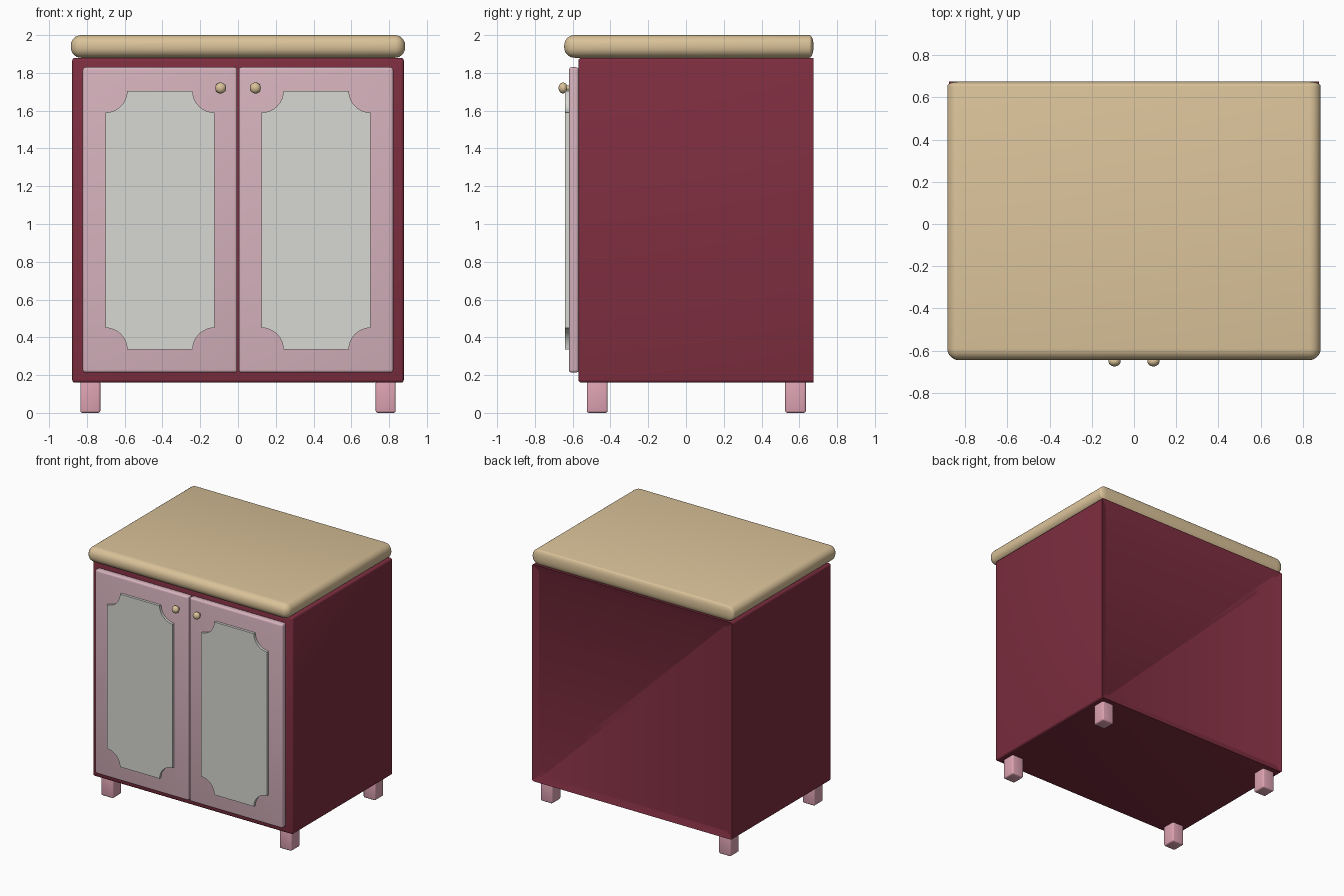
import bpy, bmesh, math
from mathutils import Vector

if "Cube" in bpy.data.objects:
    bpy.data.objects.remove(bpy.data.objects["Cube"])


def material(name, srgb):
    m = bpy.data.materials.new(name)
    lin = [((c / 255 + 0.055) / 1.055) ** 2.4 for c in srgb]
    m.diffuse_color = (*lin, 1)
    m.use_nodes = True
    m.node_tree.nodes["Principled BSDF"].inputs["Base Color"].default_value = m.diffuse_color
    return m


BURGUNDY = material("burgundy", (127, 46, 64))
PINK = material("pale pink", (214, 178, 189))
ROSE = material("rose pink", (222, 163, 179))
TAN = material("tan wood", (218, 194, 153))
GREY = material("light grey", (215, 215, 210))


def finish(bm, name, mat):
    bmesh.ops.recalc_face_normals(bm, faces=bm.faces[:])
    me = bpy.data.meshes.new(name)
    bm.to_mesh(me)
    bm.free()
    me.materials.append(mat)
    ob = bpy.data.objects.new(name, me)
    bpy.context.collection.objects.link(ob)
    bpy.ops.object.select_all(action='DESELECT')
    ob.select_set(True)
    bpy.context.view_layer.objects.active = ob
    bpy.ops.object.shade_smooth_by_angle(angle=math.radians(35))
    return ob


def box(lo, hi, radius, segments, keep=lambda e: True):
    """Box between two corners with the chosen edges rounded."""
    bm = bmesh.new()
    bmesh.ops.create_cube(bm, size=1)
    lo, hi = Vector(lo), Vector(hi)
    for v in bm.verts:
        v.co = Vector([lo[i] + (v.co[i] + 0.5) * (hi[i] - lo[i]) for i in range(3)])
    bmesh.ops.bevel(bm, geom=[e for e in bm.edges if keep(e)], offset=radius,
                    segments=segments, profile=0.5, affect='EDGES')
    return bm


BACK = 0.675

# Cabinet body: rounded except around the back, which has a recessed panel
bm = box((-0.878, -0.57, 0.16), (0.878, BACK, 1.88), 0.016, 3,
         lambda e: any(v.co.y < BACK - 0.01 for v in e.verts))
bm.normal_update()
back = [f for f in bm.faces if f.normal.y > 0.99]
bmesh.ops.inset_region(bm, faces=back, thickness=0.05)
bmesh.ops.translate(bm, verts=list({v for f in back for v in f.verts}), vec=(0, -0.015, 0))
finish(bm, "cabinet_body", BURGUNDY)

# Countertop: full round on front and sides, tighter at the back
bm = box((-0.885, -0.645, 1.88), (0.885, BACK, 2.0), 0.055, 7)
for v in bm.verts:
    if v.co.y > BACK - 0.06:
        v.co.y = BACK - (BACK - v.co.y) * 0.4
finish(bm, "countertop", TAN)


def panel_outline(x0, x1, z0, z1, r, steps=8):
    """Rectangle with scooped quarter-circle corners."""
    pts = []
    for cx, cz, start in ((x0, z0, 90), (x1, z0, 180), (x1, z1, 270), (x0, z1, 0)):
        for i in range(steps + 1):
            a = math.radians(start - 90 * i / steps)
            pts.append((cx + r * math.cos(a), cz + r * math.sin(a)))
    return pts


for side, s in (("left", -1), ("right", 1)):
    # Door
    xs = sorted((s * 0.004, s * 0.822))
    finish(box((xs[0], -0.62, 0.213), (xs[1], -0.568, 1.83), 0.015, 4),
           side + "_door", PINK)

    # Raised door panel
    xs = sorted((s * 0.125, s * 0.702))
    bm = bmesh.new()
    face = bm.faces.new([bm.verts.new((x, -0.615, z))
                         for x, z in panel_outline(*xs, 0.335, 1.705, 0.115)])
    ext = bmesh.ops.extrude_face_region(bm, geom=[face])
    bmesh.ops.translate(bm, vec=(0, -0.025, 0),
                        verts=[g for g in ext["geom"] if isinstance(g, bmesh.types.BMVert)])
    finish(bm, side + "_door_panel", GREY)

    # Knob: lathe profile of (radius, y), spun about the y axis
    profile = [(0.013, -0.615), (0.013, -0.632)]
    for i in range(1, 11):
        a = math.radians(25 + 155 * i / 10)
        profile.append((0.029 * max(math.sin(a), 0), -0.651 + 0.024 * math.cos(a)))
    bm = bmesh.new()
    vs = [bm.verts.new((s * 0.092 + r, y, 1.72)) for r, y in profile]
    es = [bm.edges.new(p) for p in zip(vs, vs[1:])]
    bmesh.ops.spin(bm, geom=vs + es, cent=(s * 0.092, 0, 1.72), axis=(0, 1, 0),
                   angle=math.tau, steps=20)
    bmesh.ops.remove_doubles(bm, verts=bm.verts[:], dist=0.0001)
    finish(bm, side + "_knob", TAN)

    # Legs
    for end, y in (("front", -0.47), ("back", 0.58)):
        x = s * 0.782
        finish(box((x - 0.053, y - 0.055, 0), (x + 0.053, y + 0.055, 0.17), 0.012, 3),
               end + "_" + side + "_leg", ROSE)
